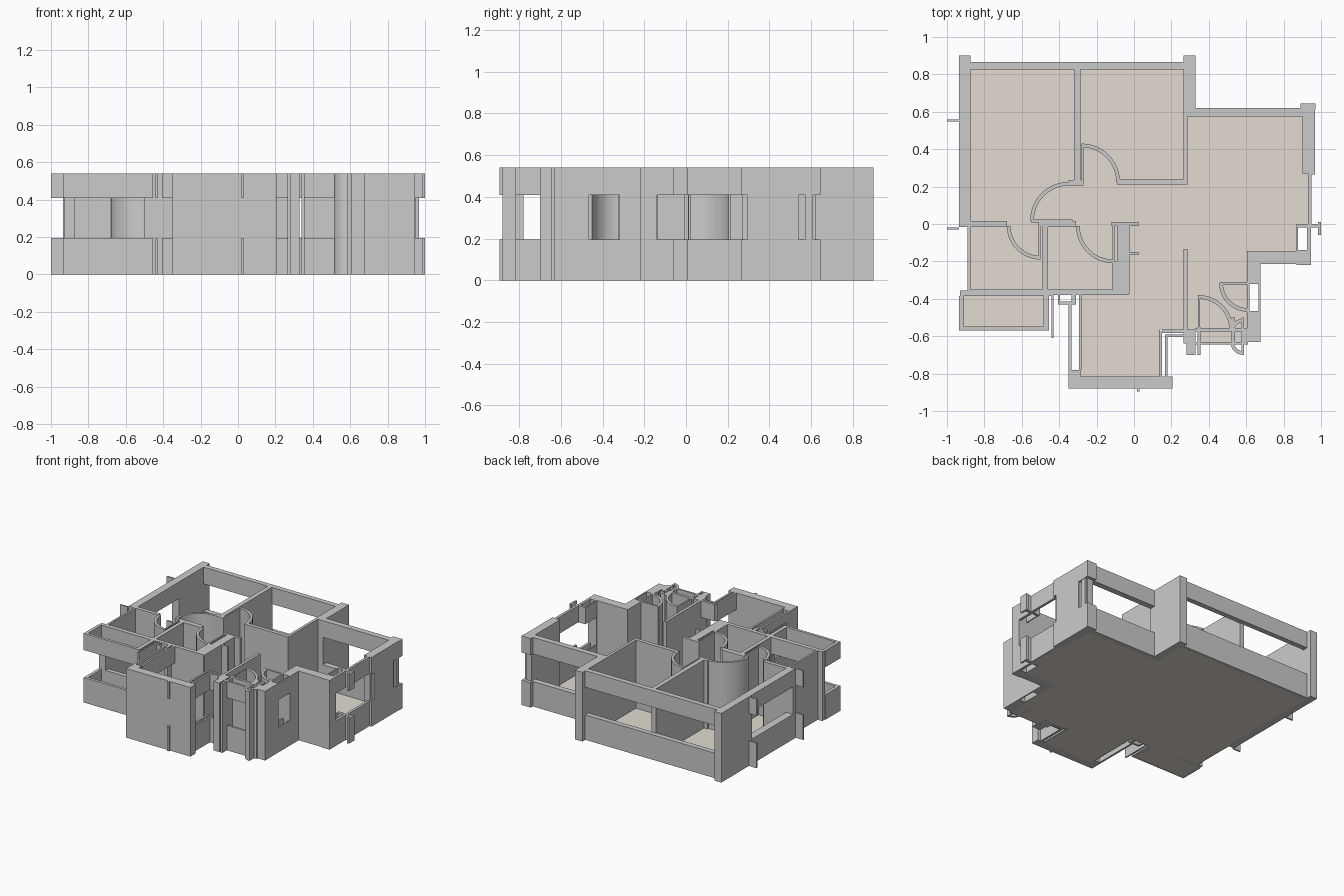
import bpy, bmesh, math

H, SILL, HEAD = 0.54, 0.195, 0.41
FULL = [(0, H)]
BANDS = [(0, SILL), (HEAD, H)]          # below and above a window


def finish(name, bm):
    bmesh.ops.recalc_face_normals(bm, faces=bm.faces)
    me = bpy.data.meshes.new(name)
    bm.to_mesh(me)
    bm.free()
    ob = bpy.data.objects.new(name, me)
    bpy.context.collection.objects.link(ob)
    return ob


def prism(bm, pts, z0, z1):
    """Extrude a plan polygon between two heights."""
    lo = [bm.verts.new((x, y, z0)) for x, y in pts]
    hi = [bm.verts.new((x, y, z1)) for x, y in pts]
    bm.faces.new(lo[::-1])
    bm.faces.new(hi)
    n = len(pts)
    for i in range(n):
        j = (i + 1) % n
        bm.faces.new((lo[i], lo[j], hi[j], hi[i]))


def walls(name, rects, levels=FULL):
    """Boxes from plan rectangles (x0, x1, y0, y1)."""
    bm = bmesh.new()
    for x0, x1, y0, y1 in rects:
        for z0, z1 in levels:
            prism(bm, [(x0, y0), (x1, y0), (x1, y1), (x0, y1)], z0, z1)
    return finish(name, bm)


def arc(name, cx, cy, r, a0, a1, t=0.02, n=12):
    """Curved full-height door sweep."""
    ang = [math.radians(a0 + (a1 - a0) * i / n) for i in range(n + 1)]
    ring = [(cx + r * math.cos(a), cy + r * math.sin(a)) for a in ang]
    ring += [(cx + (r - t) * math.cos(a), cy + (r - t) * math.sin(a)) for a in reversed(ang)]
    bm = bmesh.new()
    prism(bm, ring, 0, H)
    return finish(name, bm)


# Floors
mat = bpy.data.materials.new("floor_tan")
mat.diffuse_color = (0.76, 0.71, 0.64, 1)
main = [(-0.88, 0.835), (0.27, 0.835), (0.27, 0.58), (0.91, 0.58), (0.91, 0.27), (0.935, 0.27),
        (0.935, 0), (0.87, 0), (0.87, -0.145), (0.61, -0.145), (0.61, -0.565), (0.14, -0.565),
        (0.14, -0.82), (-0.285, -0.82), (-0.285, -0.37), (-0.88, -0.37)]
balcony = [(-0.91, -0.55), (-0.48, -0.55), (-0.48, -0.38), (-0.91, -0.38)]
entry = [(0.34, -0.64), (0.59, -0.64), (0.59, -0.57), (0.34, -0.57)]
for nm, pts in (("main_floor", main), ("balcony_floor", balcony), ("entry_floor", entry)):
    bm = bmesh.new()
    prism(bm, pts, 0, 0.008)
    finish(nm, bm).data.materials.append(mat)

# Thick outer walls and piers
walls("outer_walls", [
    (-0.935, -0.875, 0.52, 0.90),
    (0.265, 0.33, 0.575, 0.90),
    (0.90, 0.95, 0.27, 0.62),
    (-0.35, 0.205, -0.88, -0.815),
    (-0.09, -0.025, -0.375, 0.0),
    (-0.89, -0.875, -0.37, 0.0),
    (0.605, 0.675, -0.32, -0.215),
    (0.605, 0.90, -0.215, -0.145),
    (0.87, 0.945, -0.22, -0.14),
    (0.605, 0.675, -0.63, -0.465),
    (0.265, 0.33, -0.64, -0.565),
    (0.28, 0.33, -0.70, -0.64),
])

# Thin inner partitions
walls("partitions", [
    (-0.32, -0.285, 0.21, 0.83),
    (-0.35, -0.27, 0.205, 0.235),
    (-0.09, 0.285, 0.21, 0.24),
    (0.265, 0.287, 0.21, 0.58),
    (-0.935, -0.68, -0.015, 0.015),
    (-0.51, -0.31, -0.015, 0.015),
    (-0.12, 0.025, -0.01, 0.012),
    (-0.49, -0.46, -0.37, -0.01),
    (-0.115, -0.09, -0.37, -0.20),
    (-0.025, 0.025, -0.165, -0.15),
    (0.265, 0.287, -0.57, -0.135),
    (0.345, 0.53, -0.575, -0.56),
])

# Window walls: sill below, lintel above
walls("left_window", [(-0.935, -0.875, 0.01, 0.52)], BANDS)
walls("back_windows", [(-0.875, 0.265, 0.825, 0.865), (0.33, 0.90, 0.575, 0.62)], BANDS)
walls("right_window", [(0.93, 0.95, 0.0, 0.27), (0.87, 0.878, -0.14, 0.0),
                       (0.925, 0.945, -0.14, 0.0)], BANDS)
walls("bath_window", [(-0.875, -0.50, -0.385, -0.35)], BANDS)
walls("bath_wall", [(-0.93, -0.875, -0.385, -0.355), (-0.50, -0.44, -0.385, -0.35),
                    (-0.44, -0.03, -0.38, -0.35)])
walls("balcony_parapet", [(-0.935, -0.91, -0.57, -0.385), (-0.91, -0.48, -0.57, -0.548),
                          (-0.485, -0.455, -0.57, -0.385)], BANDS)

# Front room side windows, each a pair of thin leaves
walls("front_room_windows", [
    (-0.35, -0.335, -0.78, -0.43), (-0.295, -0.28, -0.78, -0.38),
    (0.135, 0.15, -0.815, -0.575), (0.165, 0.18, -0.815, -0.60),
    (0.15, 0.27, -0.582, -0.565), (0.165, 0.27, -0.605, -0.59),
    (-0.405, -0.395, -0.43, -0.38), (-0.395, -0.335, -0.43, -0.415),
], BANDS)
walls("front_room_piers", [(-0.35, -0.285, -0.815, -0.78), (-0.335, -0.31, -0.43, -0.37)])

# Entry corner windows
walls("entry_windows", [
    (0.605, 0.617, -0.465, -0.32), (0.665, 0.675, -0.465, -0.32),
    (0.33, 0.61, -0.575, -0.555), (0.33, 0.61, -0.645, -0.63),
], BANDS)
walls("entry_posts", [(0.34, 0.355, -0.70, -0.55), (0.52, 0.54, -0.645, -0.50),
                      (0.58, 0.61, -0.645, -0.555)])

# Small projecting fins on the facades
walls("facade_fins", [
    (-1.0, -0.935, 0.548, 0.56), (-1.0, -0.935, -0.03, -0.018),
    (0.87, 1.0, -0.02, 0.0), (0.985, 1.0, -0.06, 0.01),
    (-0.44, -0.43, -0.61, -0.38), (0.015, 0.03, -0.895, -0.88),
    (0.89, 0.97, 0.61, 0.645), (0.95, 0.967, 0.54, 0.61),
    (0.95, 0.967, 0.265, 0.295),
], BANDS)
walls("corner_pier", [(0.90, 0.967, 0.295, 0.54), (0.90, 0.965, 0.57, 0.61)])

# Door sweeps: centre, radius, start and end angle
doors = [(-0.35, 0.02, 0.205, 90, 180), (-0.28, 0.225, 0.205, 0, 90),
         (-0.50, -0.01, 0.18, 180, 270), (-0.11, -0.01, 0.20, 180, 270),
         (0.345, -0.565, 0.185, 0, 90), (0.61, -0.315, 0.155, 180, 270),
         (0.585, -0.575, 0.07, 90, 180), (0.585, -0.63, 0.07, 180, 270)]
for i, d in enumerate(doors):
    arc("door_sweep_%d" % (i + 1), *d)

# Door leaves
walls("door_leaves", [
    (-0.55, -0.33, 0.008, 0.024), (-0.28, -0.27, 0.225, 0.43),
    (-0.51, -0.50, -0.19, -0.01), (-0.115, -0.105, -0.21, -0.01),
    (0.342, 0.352, -0.56, -0.38), (0.46, 0.61, -0.325, -0.31),
    (0.575, 0.588, -0.70, -0.50),
])
